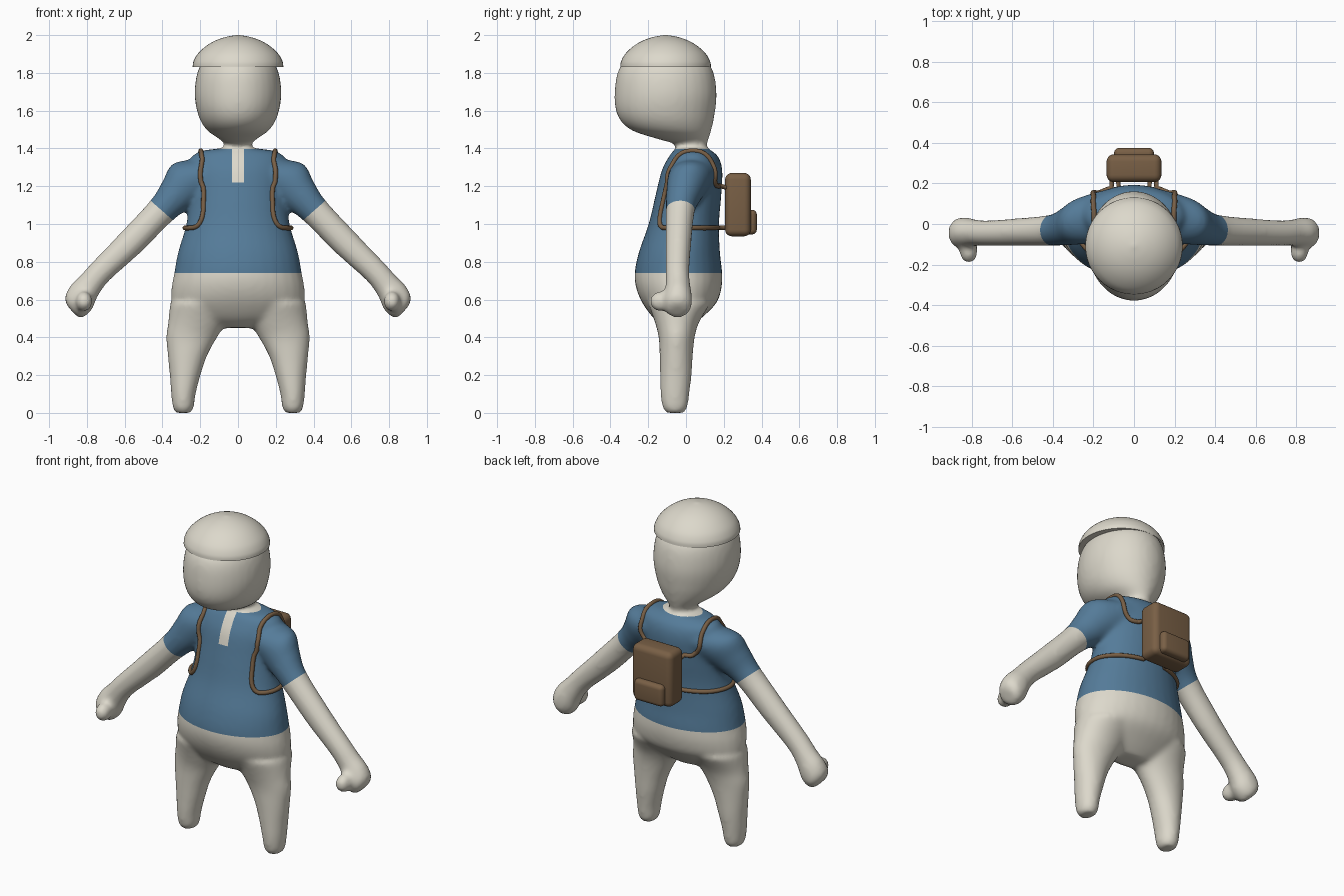
import bpy
import bmesh
from math import cos, sin, tau
from mathutils import Vector
from mathutils.bvhtree import BVHTree

default = bpy.data.objects.get("Cube")
if default:
    bpy.data.objects.remove(default, do_unlink=True)


def material(name, rgb):
    mat = bpy.data.materials.new(name)
    mat.use_nodes = True
    mat.diffuse_color = (*rgb, 1)
    mat.node_tree.nodes["Principled BSDF"].inputs["Base Color"].default_value = (*rgb, 1)
    return mat


cream = material("warm_cream", (0.72, 0.69, 0.60))
blue = material("shirt_blue", (0.09, 0.20, 0.32))
brown = material("leather_brown", (0.19, 0.115, 0.06))


def spline(points, steps=6):
    """Catmull-Rom interpolation of tuples of any length."""
    p = [points[0], *points, points[-1]]
    out = []
    for a, b, c, d in zip(p, p[1:], p[2:], p[3:]):
        for i in range(steps):
            t = i / steps
            out.append(tuple(
                v + t * (w - u) / 2 + t * t * (u - 2.5 * v + 2 * w - x / 2)
                + t ** 3 * (x - u + 3 * (v - w)) / 2
                for u, v, w, x in zip(a, b, c, d)))
    return out + [points[-1]]


def loft(bm, rings, sides=32):
    """Skin closed rings, each given as centre and two half axes."""
    loops = []
    for centre, u, v in rings:
        angles = [tau * i / sides for i in range(sides)]
        loops.append([bm.verts.new(centre + u * cos(a) + v * sin(a)) for a in angles])
    for low, high in zip(loops, loops[1:]):
        for i in range(sides):
            j = (i + 1) % sides
            bm.faces.new((low[i], low[j], high[j], high[i]))
    bm.faces.new(loops[0][::-1])
    bm.faces.new(loops[-1])


def upright(profile):
    """Rings from rows of centre x, height, half width, front y, back y."""
    return [(Vector((x, (f + b) / 2, z)), Vector((w, 0, 0)), Vector((0, (b - f) / 2, 0)))
            for x, z, w, f, b in spline(profile)]


def add_object(name, bm, mats):
    bmesh.ops.recalc_face_normals(bm, faces=bm.faces)
    mesh = bpy.data.meshes.new(name)
    bm.to_mesh(mesh)
    bm.free()
    for mat in mats:
        mesh.materials.append(mat)
    obj = bpy.data.objects.new(name, mesh)
    bpy.context.collection.objects.link(obj)
    return obj


def smooth(obj):
    bpy.ops.object.select_all(action='DESELECT')
    obj.select_set(True)
    bpy.context.view_layer.objects.active = obj
    bpy.ops.object.shade_smooth_by_angle(angle=0.7)


# Body: torso, head, legs and arms lofted, then fused into one skin
torso = [(0, .45, .12, -.10, .02), (0, .50, .26, -.17, .08), (0, .58, .345, -.23, .16),
         (0, .66, .352, -.264, .188), (0, .74, .338, -.272, .192), (0, .85, .318, -.25, .18),
         (0, 1.0, .274, -.198, .175), (0, 1.15, .258, -.162, .187), (0, 1.28, .26, -.13, .193),
         (0, 1.35, .25, -.095, .175), (0, 1.385, .2, -.07, .14), (0, 1.40, .1, -.05, .11)]
head = [(0, 1.35, .08, -.05, .11), (0, 1.42, .07, -.06, .11), (0, 1.45, .10, -.15, .12),
        (0, 1.5, .168, -.295, .135), (0, 1.58, .212, -.365, .152), (0, 1.7, .23, -.378, .162),
        (0, 1.83, .205, -.35, .135), (0, 1.91, .13, -.25, .05)]
leg = [(.29, .0, .042, -.105, -.01), (.29, .03, .056, -.125, .008), (.289, .1, .065, -.135, .018),
       (.28, .2, .082, -.138, .03), (.268, .3, .104, -.14, .036), (.245, .4, .135, -.145, .046),
       (.215, .48, .155, -.165, .07), (.19, .58, .17, -.2, .13)]
# Arm rows: x, height, radius, y, radius in y
arm = [(.14, 1.27, .10, .04, .13), (.26, 1.225, .127, .015, .115), (.33, 1.155, .102, -.01, .095),
       (.405, 1.072, .08, -.03, .077), (.565, .905, .075, -.04, .069), (.725, .75, .067, -.045, .063),
       (.79, .67, .072, -.042, .066), (.83, .61, .086, -.042, .074), (.866, .563, .075, -.045, .072),
       (.88, .54, .045, -.045, .045)]

bm = bmesh.new()
loft(bm, upright(torso))
loft(bm, upright(head))
for side in (1, -1):
    loft(bm, upright([(side * x, *rest) for x, *rest in leg]))
    loft(bm, [(Vector((side * x, y, z)), Vector((side * .66 * r, 0, .75 * r)), Vector((0, ry, 0)))
              for x, z, r, y, ry in spline(arm)])
    # Thumb
    thumb = bmesh.ops.create_icosphere(bm, subdivisions=3, radius=.045)["verts"]
    for v in thumb:
        v.co = Vector((side * .815, -.135, .59)) + Vector((v.co.x, v.co.y * 1.3, v.co.z * 1.2))
body = add_object("body", bm, (cream, blue))
remesh = body.modifiers.new("fuse", 'REMESH')
remesh.mode = 'VOXEL'
remesh.voxel_size = .013
relax = body.modifiers.new("relax", 'SMOOTH')
relax.factor = .5
relax.iterations = 12
fused = bpy.data.meshes.new_from_object(body.evaluated_get(bpy.context.evaluated_depsgraph_get()))
body.modifiers.clear()

# Shirt: cut crisp hem, collar, sleeve and placket lines, then colour by region
bm = bmesh.new()
bm.from_mesh(fused)


def cut(point, normal, inside):
    faces = [f for f in bm.faces if inside(f.calc_center_median())]
    geom = {e for f in faces for e in f.edges} | {v for f in faces for v in f.verts}
    bmesh.ops.bisect_plane(bm, geom=list(geom) + faces, plane_co=point, plane_no=normal, dist=1e-5)


HEM, COLLAR, PLACKET_END, PLACKET_HALF = .74, 1.397, 1.22, .031
for height in (HEM, COLLAR):
    cut((0, 0, height), (0, 0, 1), lambda c: abs(c.z - height) < .05)
for side in (1, -1):
    cut((side * .403, 0, 1.071), (side * .66, 0, -.75), lambda c: c.x * side > .3 and c.z > .95)
    cut((side * PLACKET_HALF, 0, 0), (1, 0, 0), lambda c: c.y < 0 and 1.15 < c.z < 1.42)
cut((0, 0, PLACKET_END), (0, 0, 1), lambda c: c.y < 0 and abs(c.x) < .06)
for f in bm.faces:
    c = f.calc_center_median()
    x = abs(c.x)
    bare_arm = x + c.z > 1.29 and (x - .403) * .66 - (c.z - 1.071) * .75 > 0
    placket = x < PLACKET_HALF and c.z > PLACKET_END and c.y < 0
    f.material_index = int(HEM < c.z < COLLAR and not bare_arm and not placket)
surface = BVHTree.FromBMesh(bm)
bm.to_mesh(body.data)
bm.free()
smooth(body)

# Cap: shallow dome with a flat underside
bm = bmesh.new()
dome = [(1.832, .24), (1.86, .236), (1.9, .214), (1.94, .172), (1.97, .122), (1.99, .065), (2.0, .008)]
loft(bm, [(Vector((0, -.108, z)), Vector((r, 0, 0)), Vector((0, r, 0))) for z, r in spline(dome)], 48)
smooth(add_object("cap", bm, (cream,)))


# Backpack: rounded main bag and front pocket
def rounded_box(name, low, high, radius):
    low, high = Vector(low), Vector(high)
    bm = bmesh.new()
    bmesh.ops.create_cube(bm, size=1)
    for v in bm.verts:
        v.co = (low + high) / 2 + v.co * (high - low)
    bmesh.ops.bevel(bm, geom=bm.edges[:], offset=radius, segments=5, profile=.5, affect='EDGES')
    smooth(add_object(name, bm, (brown,)))


rounded_box("backpack", (-.135, .207, .935), (.135, .343, 1.27), .035)
rounded_box("backpack_pocket", (-.098, .31, .945), (.098, .375, 1.075), .025)

# Straps: one loop per shoulder, laid on the shirt
path = [(.11, .205, 1.2), (.17, .18, 1.205), (.2, .16, 1.26), (.2, .13, 1.34), (.2, .04, 1.40),
        (.2, -.07, 1.36), (.2, -.12, 1.25), (.2, -.15, 1.12), (.205, -.16, 1.04), (.23, -.14, .99),
        (.27, -.08, .98), (.28, 0, .98), (.24, .1, .98), (.16, .16, .98), (.08, .2, .98)]
for side, label in ((1, "left"), (-1, "right")):
    points = []
    for p in spline(path, 5):
        p = Vector((p[0] * side, p[1], p[2]))
        near, normal, _, _ = surface.find_nearest(p)
        points.append(near + normal * .004)
    points[0] = Vector((side * .11, .23, 1.19))
    points.append(Vector((side * .08, .23, .98)))
    curve = bpy.data.curves.new(label + "_strap", 'CURVE')
    curve.dimensions = '3D'
    curve.bevel_depth = .0125
    curve.bevel_resolution = 3
    line = curve.splines.new('POLY')
    line.points.add(len(points) - 1)
    for target, p in zip(line.points, points):
        target.co = (*p, 1)
    line.use_smooth = True
    curve.materials.append(brown)
    bpy.context.collection.objects.link(bpy.data.objects.new(label + "_strap", curve))
